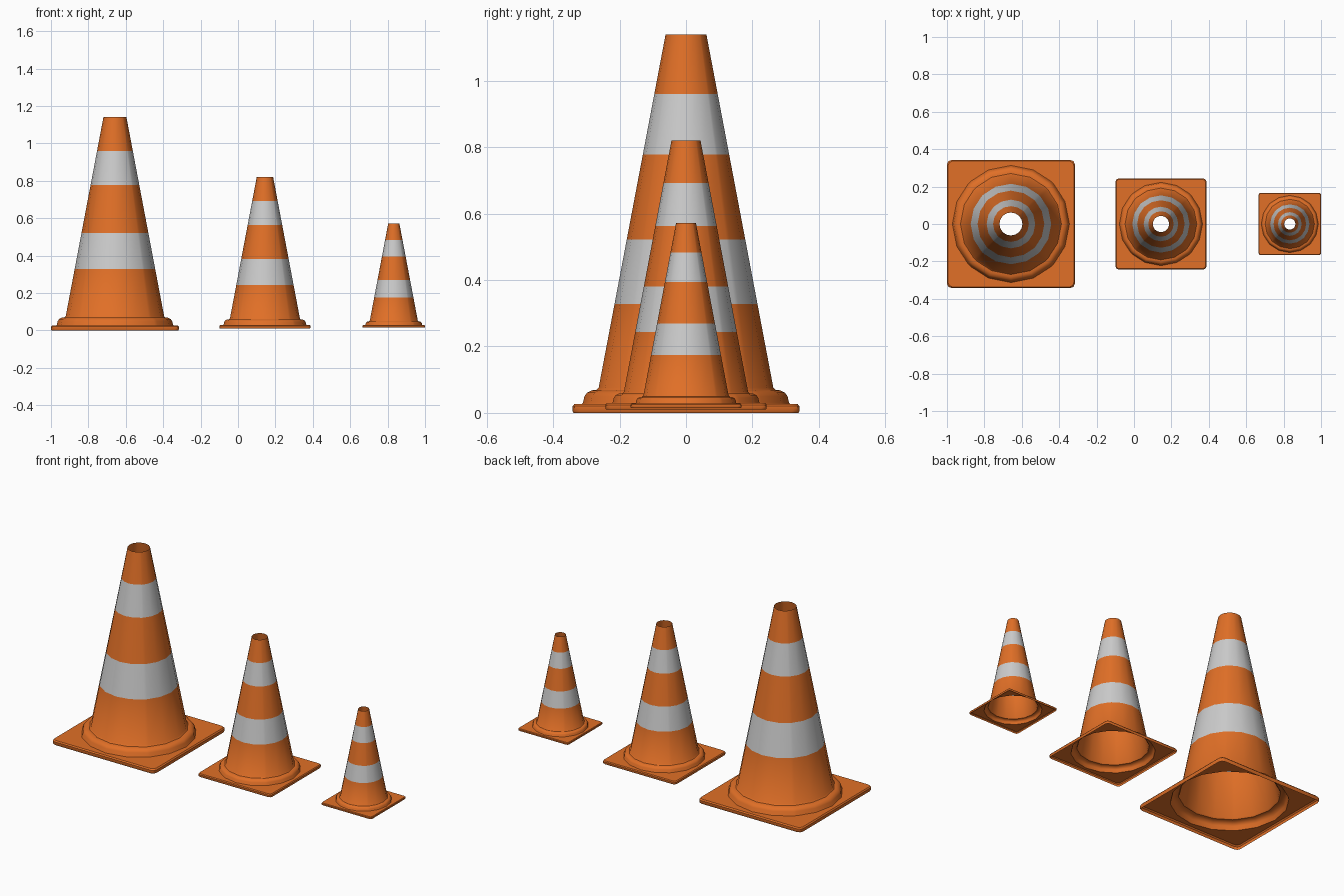
import bpy
import bmesh
from math import cos, sin, radians, tan

if "Cube" in bpy.data.objects:
    bpy.data.objects.remove(bpy.data.objects["Cube"])


def material(name, color):
    mat = bpy.data.materials.new(name)
    mat.diffuse_color = (*color, 1)
    mat.use_nodes = True
    mat.node_tree.nodes["Principled BSDF"].inputs["Base Color"].default_value = mat.diffuse_color
    return mat


orange = material("orange_plastic", (0.75, 0.16, 0.02))
grey = material("reflective_grey", (0.55, 0.55, 0.55))

# 16 sides, with each diagonal split in three to round the plate corners
angles = []
for k in range(16):
    a = k * 22.5
    angles += [a - 2, a, a + 2] if k % 4 == 2 else [a]


def circle(r):
    return [(r * cos(radians(a)), r * sin(radians(a))) for a in angles]


def rounded_square(s):
    points = []
    for a in angles:
        x, y = cos(radians(a)), sin(radians(a))
        k = s / max(abs(x), abs(y))
        if a % 90 == 45:
            k *= 1 - 0.293 * (1 - tan(radians(43)))
        points.append((x * k, y * k))
    return points


def body_radius(z):
    return 0.264 + (0.0615 - 0.264) * (z - 0.071) / (1.14 - 0.071)


# Square plate rim, then raised round flange, then tapered body
plate = [(0.339, 0.0), (0.342, 0.005), (0.342, 0.020), (0.336, 0.027)]
flange = [(0.313, 0.027), (0.310, 0.032), (0.306, 0.050), (0.298, 0.061),
          (0.284, 0.068), (0.270, 0.069)]
body = [(body_radius(z), z) for z in (0.076, 0.328, 0.522, 0.778, 0.96, 1.14)]


def traffic_cone(name, x, z, scale):
    bm = bmesh.new()
    rings = [(rounded_square(s), h) for s, h in plate]
    rings += [(circle(r), h) for r, h in flange + body]
    loops = [[bm.verts.new((px * scale, py * scale, h * scale)) for px, py in pts]
             for pts, h in rings]
    n = len(angles)
    first_body = len(plate) + len(flange)
    for j, (low, high) in enumerate(zip(loops, loops[1:])):
        for i in range(n):
            k = (i + 1) % n
            face = bm.faces.new((low[i], low[k], high[k], high[i]))
            # Reflective bands alternate up the body
            face.material_index = int(j in (first_body + 1, first_body + 3))
    mesh = bpy.data.meshes.new(name)
    bm.to_mesh(mesh)
    bm.free()
    mesh.materials.append(orange)
    mesh.materials.append(grey)
    obj = bpy.data.objects.new(name, mesh)
    obj.location = (x, 0, z)
    bpy.context.collection.objects.link(obj)
    bpy.ops.object.select_all(action='DESELECT')
    obj.select_set(True)
    bpy.context.view_layer.objects.active = obj
    bpy.ops.object.shade_smooth_by_angle(angle=radians(40))


traffic_cone("large_cone", -0.658, 0.0, 1.0)
traffic_cone("medium_cone", 0.144, 0.01, 0.711)
traffic_cone("small_cone", 0.833, 0.015, 0.488)
